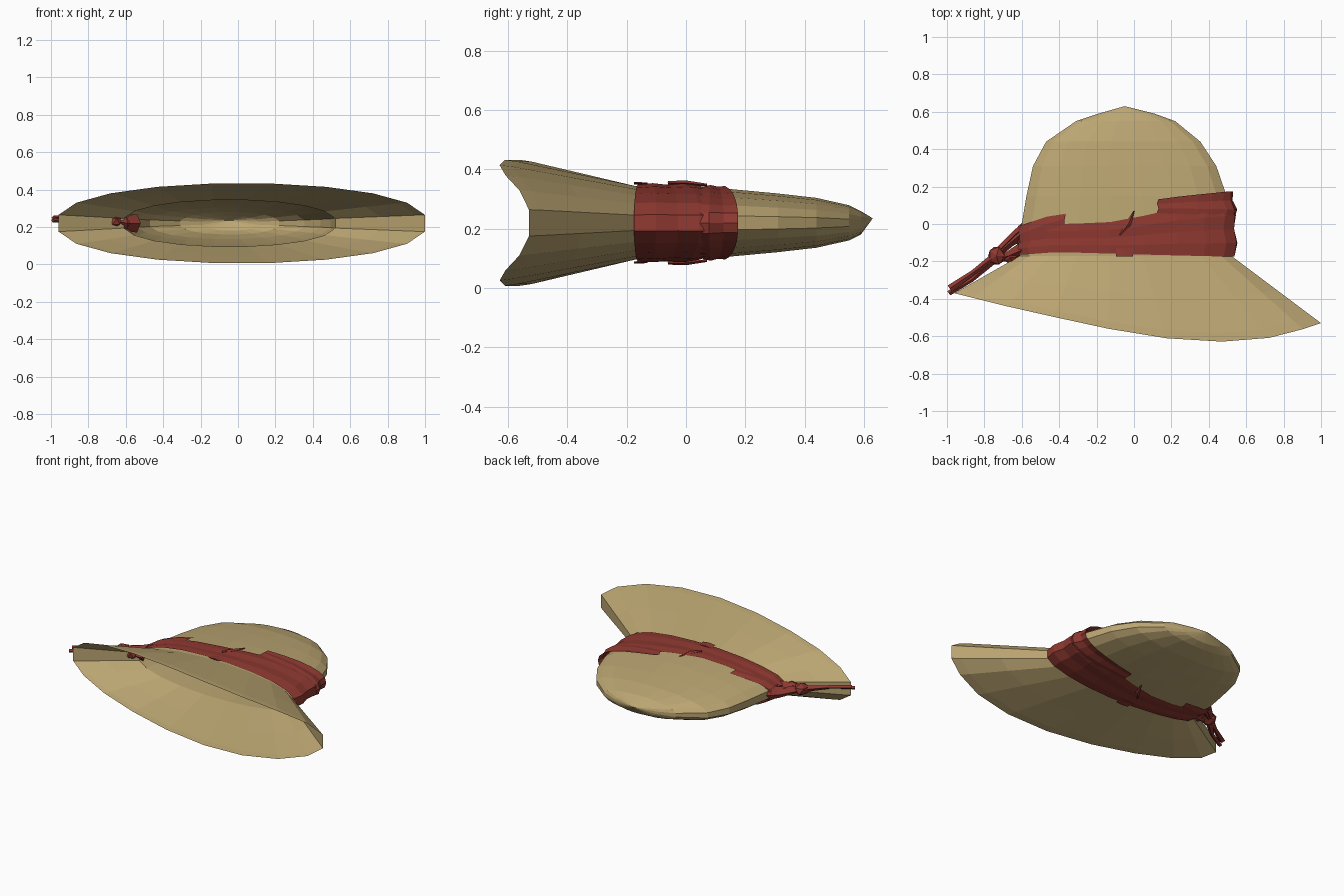
import bpy, bmesh, math, random
from mathutils import Vector

if "Cube" in bpy.data.objects:
    bpy.data.objects.remove(bpy.data.objects["Cube"])
random.seed(4)
ZC = 0.22          # mid height of the flattened hat
N = 20             # sides of every ring


def material(name, rgb):
    m = bpy.data.materials.new(name)
    m.diffuse_color = (*rgb, 1)
    m.use_nodes = True
    m.node_tree.nodes["Principled BSDF"].inputs["Base Color"].default_value = m.diffuse_color
    return m


STRAW = material("straw", (0.50, 0.38, 0.17))
RED = material("red_cloth", (0.27, 0.04, 0.03))


def finish(bm, name, mat):
    bmesh.ops.recalc_face_normals(bm, faces=bm.faces)
    me = bpy.data.meshes.new(name)
    bm.to_mesh(me)
    bm.free()
    me.materials.append(mat)
    ob = bpy.data.objects.new(name, me)
    bpy.context.collection.objects.link(ob)
    return ob


def interp(table, x):
    if x <= table[0][0]:
        return table[0][1]
    for (a, u), (b, v) in zip(table, table[1:]):
        if x <= b:
            return u + (v - u) * (x - a) / (b - a)
    return table[-1][1]


def oval(t, x0, x1, hz):
    # blunt-ended flat oval
    s = math.sin(t)
    x = (x0 + x1) / 2 + (x1 - x0) / 2 * math.cos(t) / math.cos(math.pi / N)
    return x, ZC + hz * math.copysign(abs(s) ** 0.85, s)


def skin(bm, rows, closed=True):
    vs = [[bm.verts.new(p) for p in r] for r in rows]
    n = len(vs[0])
    for a, b in zip(vs, vs[1:]):
        for i in range(n if closed else n - 1):
            j = (i + 1) % n
            bm.faces.new((a[i], a[j], b[j], b[i]))
    return vs


ANG = [2 * math.pi * (i + 0.5) / N for i in range(N)]

# crown levels: y -> left x, right x, half thickness
LEVELS = [(-0.17, -0.61, 0.52, 0.125), (0.0, -0.60, 0.515, 0.124),
          (0.15, -0.575, 0.495, 0.115), (0.31, -0.54, 0.44, 0.10),
          (0.44, -0.47, 0.355, 0.085), (0.55, -0.31, 0.22, 0.06),
          (0.59, -0.19, 0.11, 0.04)]
# brim edge: x -> y
EDGE = [(-0.96, -0.37), (-0.6, -0.46), (-0.25, -0.535), (0, -0.59), (0.25, -0.62),
        (0.5, -0.63), (0.65, -0.625), (0.85, -0.58), (1.0, -0.53)]

# felt body: brim and crown in one thin shell
bm = bmesh.new()
inner = [oval(t, *LEVELS[0][1:]) for t in ANG]
inner = [Vector((x, LEVELS[0][0], z)) for x, z in inner]
outer = [oval(t, -0.96, 1.0, 0.218) for t in ANG]
outer = [Vector((x, interp(EDGE, x), z)) for x, z in outer]
rows = [outer] + [[o.lerp(i, f) for o, i in zip(outer, inner)] for f in (0.1, 0.5)]
for p in rows[0]:
    p.z = ZC + (p.z - ZC) * 0.985
rows.append(inner)
for y, x0, x1, hz in LEVELS[1:]:
    rows.append([Vector((x, y, z)) for x, z in (oval(t, x0, x1, hz) for t in ANG)])
vs = skin(bm, rows)
tip = bm.verts.new((-0.05, 0.63, 0.235))
for i in range(N):
    bm.faces.new((vs[-1][i], vs[-1][(i + 1) % N], tip))
finish(bm, "hat_body", STRAW)


def on_crown(t, y, off):
    x0, x1, hz = (interp([(l[0], l[k]) for l in LEVELS], y) for k in (1, 2, 3))
    x, z = oval(t, x0 - off, x1 + off * 2, hz + off * 0.6)
    return Vector((x, y, z))


def wrap(name, angles, low, high, off, closed=False, count=5):
    # pleated cloth strip following the crown
    bm = bmesh.new()
    rows = []
    for k in range(count):
        f = k / (count - 1)
        row = []
        for t in angles:
            x = on_crown(t, 0, 0).x
            lo, hi = interp(low, x), interp(high, x)
            o = off * (1.0 if k % 2 else 0.55) + random.uniform(0, 0.004)
            row.append(on_crown(t, lo + (hi - lo) * f, o))
        rows.append(row)
    skin(bm, rows, closed)
    return finish(bm, name, RED)


def arc(a, b, n):
    return [math.radians(a + (b - a) * i / n) for i in range(n + 1)]


# main band and its overlapping folds
wrap("hat_band", ANG, [(-0.65, -0.17), (-0.4, -0.15), (0.1, -0.165), (0.5, -0.175)],
     [(-0.65, -0.03), (-0.4, 0.005), (-0.2, 0.0), (0, 0.03), (0.13, 0.07), (0.5, 0.12)],
     0.014, True)
wrap("band_overlap", arc(-74, 74, 12), [(0.1, 0.06), (0.5, 0.03)],
     [(0.1, 0.13), (0.25, 0.15), (0.5, 0.175)], 0.018, False, 4)
wrap("band_upper_fold", arc(125, 235, 8), [(-0.6, -0.11), (-0.37, 0.0)],
     [(-0.6, -0.01), (-0.45, 0.045), (-0.37, 0.055)], 0.018, False, 3)


def ribbon(name, pts):
    # tapered four-sided ribbon: (x, y, z, half width, half thickness)
    bm = bmesh.new()
    rows = []
    d = Vector(pts[-1][:2]) - Vector(pts[0][:2])
    nx, ny = Vector((-d.y, d.x)).normalized()
    for x, y, z, w, h in pts:
        rows.append([(x + nx * w, y + ny * w, z), (x, y, z + h),
                     (x - nx * w, y - ny * w, z), (x, y, z - h)])
    vs = skin(bm, rows)
    bm.faces.new(vs[0])
    bm.faces.new(vs[-1])
    return finish(bm, name, RED)


# gathered cloth running to the knot
ribbon("gather_upper", [(-0.54, 0.02, 0.22, 0.03, 0.05), (-0.64, -0.06, 0.22, 0.02, 0.03),
                        (-0.72, -0.14, 0.235, 0.02, 0.02)])
ribbon("gather_middle", [(-0.60, -0.05, 0.22, 0.035, 0.045), (-0.66, -0.10, 0.225, 0.022, 0.03),
                         (-0.73, -0.16, 0.235, 0.02, 0.02)])
ribbon("gather_lower", [(-0.60, -0.14, 0.22, 0.04, 0.045), (-0.67, -0.17, 0.23, 0.025, 0.03),
                        (-0.74, -0.19, 0.235, 0.02, 0.02)])
# hanging tails
ribbon("tail_upper", [(-0.74, -0.17, 0.24, 0.022, 0.02), (-0.86, -0.26, 0.248, 0.014, 0.01),
                      (-0.985, -0.345, 0.25, 0.02, 0.012)])
ribbon("tail_lower", [(-0.75, -0.19, 0.23, 0.022, 0.02), (-0.87, -0.30, 0.235, 0.012, 0.01),
                      (-0.99, -0.37, 0.235, 0.014, 0.012)])

# knot
for name, loc, size in (("knot", (-0.735, -0.17, 0.235), (0.05, 0.055, 0.04)),
                        ("knot_fold", (-0.66, -0.18, 0.23), (0.04, 0.035, 0.035))):
    bm = bmesh.new()
    bmesh.ops.create_icosphere(bm, subdivisions=1, radius=1)
    for v in bm.verts:
        v.co = Vector([c + s * q for c, s, q in zip(loc, size, v.co)])
    finish(bm, name, RED)

# loose crease and tab on each broad face
for side, s in (("upper", 1), ("lower", -1)):
    ribbon("crease_" + side, [(-0.075, -0.06, ZC + s * 0.135, 0.004, 0.006),
                              (-0.03, 0.0, ZC + s * 0.135, 0.015, 0.008),
                              (0, 0.07, ZC + s * 0.128, 0.003, 0.004)])
    ribbon("tab_" + side, [(-0.05, -0.13, ZC + s * 0.132, 0.045, 0.004),
                           (-0.05, -0.175, ZC + s * 0.134, 0.045, 0.004)])
